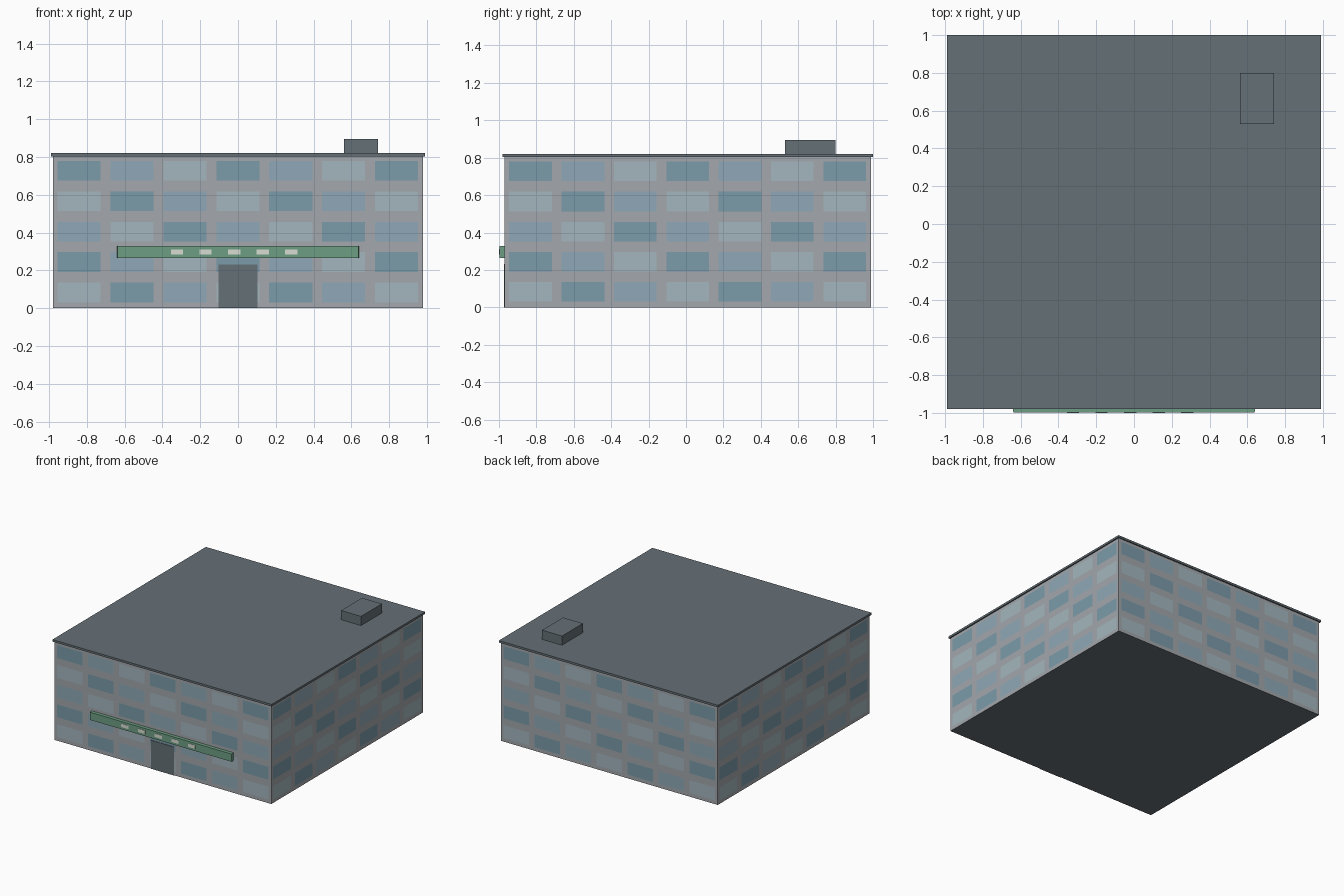
import bpy, bmesh
from math import pi
from mathutils import Matrix, Vector

if "Cube" in bpy.data.objects:
    bpy.data.objects.remove(bpy.data.objects["Cube"])


def material(name, rgb):
    m = bpy.data.materials.new(name)
    lin = [((c / 255 + 0.055) / 1.055) ** 2.4 for c in rgb]
    m.diffuse_color = (*lin, 1)
    m.use_nodes = True
    m.node_tree.nodes["Principled BSDF"].inputs["Base Color"].default_value = m.diffuse_color
    return m


WALL = material("wall_grey", (163, 167, 172))
GLASS = [material("glass_dark", (123, 155, 170)),
         material("glass_mid", (143, 169, 183)),
         material("glass_light", (163, 182, 189))]
SLATE = material("slate", (101, 112, 118))
GREEN = material("sign_green", (109, 158, 130))
PALE = material("panel_pale", (215, 220, 210))


def finish(name, bm, mats):
    me = bpy.data.meshes.new(name)
    bm.to_mesh(me)
    bm.free()
    for m in mats:
        me.materials.append(m)
    ob = bpy.data.objects.new(name, me)
    bpy.context.collection.objects.link(ob)
    return ob


def box(name, x, y, z, mat, bevel=0):
    bm = bmesh.new()
    size = [b - a for a, b in (x, y, z)]
    mid = [(a + b) / 2 for a, b in (x, y, z)]
    bmesh.ops.create_cube(bm, size=1, matrix=Matrix.Translation(mid) @ Matrix.Diagonal((*size, 1)))
    if bevel:
        # soften only the upright front corners
        edges = [e for e in bm.edges if all(v.co.y < mid[1] for v in e.verts)
                 and abs(e.verts[0].co.z - e.verts[1].co.z) > 1e-4]
        bmesh.ops.bevel(bm, geom=edges, offset=bevel, segments=2, profile=0.5, affect='EDGES')
    return finish(name, bm, [mat])


# Main block: four window-grid walls with flush coloured panes
HALF, YC, HEIGHT = 0.98, 0.01, 0.806
COLS, ROWS = 7, 5
cw, ch = 2 * HALF / COLS, HEIGHT / ROWS
us = [-HALF] + [-HALF + c * cw + o for c in range(COLS) for o in (0.025, 0.253)] + [HALF]
zs = [0] + [r * ch + o for r in range(ROWS) for o in (0.03, 0.135)] + [HEIGHT]

bm = bmesh.new()
for side in range(4):
    rot = Matrix.Translation((0, YC, 0)) @ Matrix.Rotation(side * pi / 2, 4, 'Z')
    grid = [[bm.verts.new(rot @ Vector((u, -HALF, z))) for u in us] for z in zs]
    for j in range(len(zs) - 1):
        for i in range(len(us) - 1):
            f = bm.faces.new((grid[j][i], grid[j][i + 1], grid[j + 1][i + 1], grid[j + 1][i]))
            if i % 2 and j % 2:
                f.material_index = 1 + (i // 2 + j // 2 + 2) % 3
bmesh.ops.remove_doubles(bm, verts=bm.verts, dist=1e-5)
# close the floor and the top
caps = bmesh.ops.holes_fill(bm, edges=[e for e in bm.edges if e.is_boundary], sides=0)
for f in caps["faces"]:
    f.material_index = 4
bmesh.ops.recalc_face_normals(bm, faces=bm.faces)
finish("building_walls", bm, [WALL] + GLASS + [SLATE])

# Roof slab and rooftop unit
box("roof_slab", (-0.99, 0.99), (-0.98, 1.0), (0.803, 0.82), SLATE)
box("rooftop_unit", (0.56, 0.74), (0.53, 0.80), (0.82, 0.895), SLATE)

# Entrance door
box("door", (-0.104, 0.102), (-0.974, -0.965), (0, 0.232), SLATE)

# Sign board over the entrance with five blank pale panels
box("sign_board", (-0.64, 0.64), (-0.998, -0.97), (0.265, 0.328), GREEN, bevel=0.006)
for k in range(5):
    x = -0.355 + 0.151 * k
    box(f"sign_panel_{k + 1}", (x, x + 0.065), (-1.0, -0.99), (0.283, 0.311), PALE)
